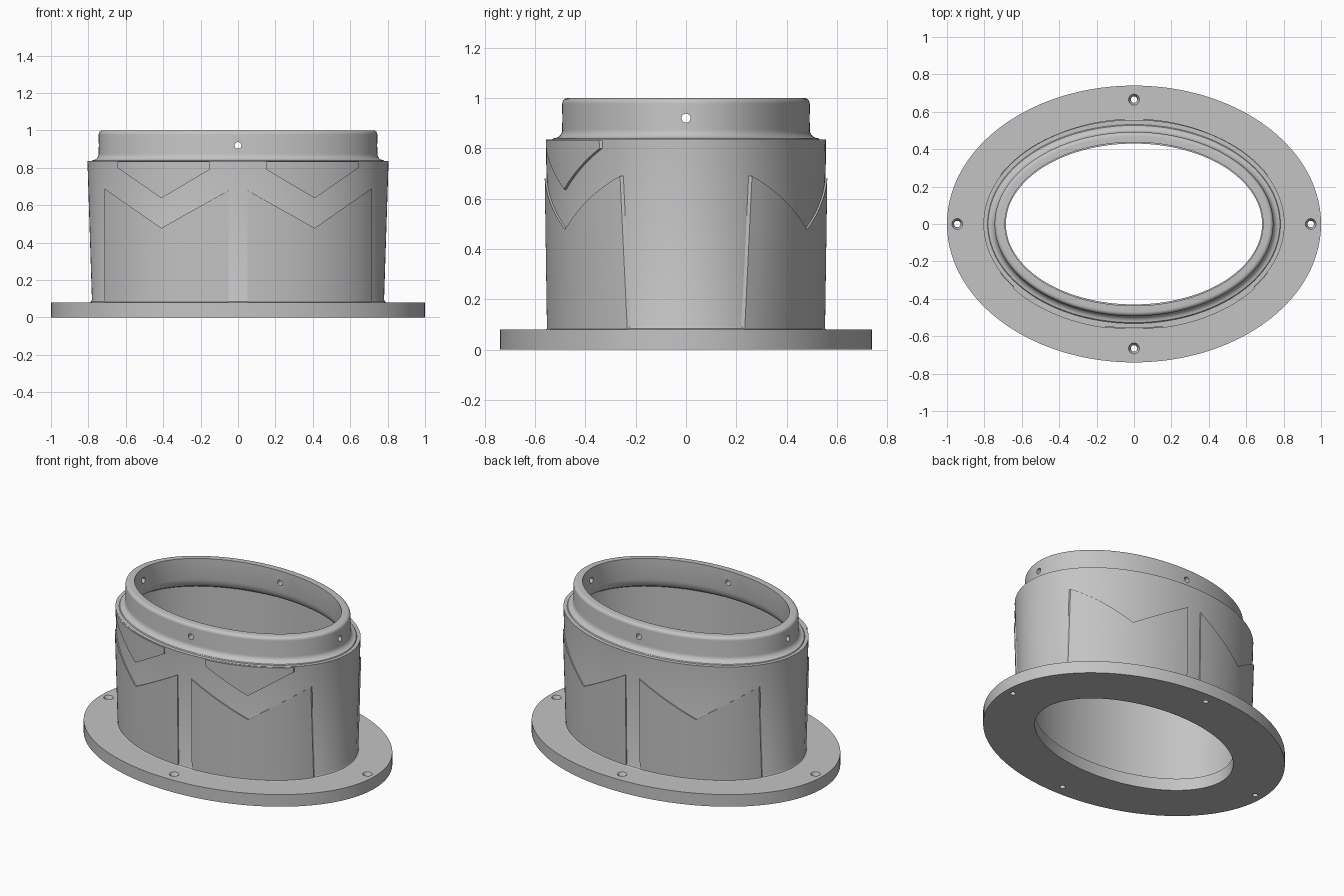
import bpy, bmesh, math
from mathutils import Matrix, Vector

if "Cube" in bpy.data.objects:
    bpy.data.objects.remove(bpy.data.objects["Cube"])

grey = bpy.data.materials.new("plain_grey")
grey.diffuse_color = (0.55, 0.55, 0.55, 1)
grey.use_nodes = True
grey.node_tree.nodes["Principled BSDF"].inputs["Base Color"].default_value = grey.diffuse_color
SEG = 144


def make_object(name, bm):
    bmesh.ops.recalc_face_normals(bm, faces=bm.faces)
    mesh = bpy.data.meshes.new(name)
    bm.to_mesh(mesh)
    bm.free()
    mesh.materials.append(grey)
    ob = bpy.data.objects.new(name, mesh)
    bpy.context.collection.objects.link(ob)
    return ob


def activate(ob):
    bpy.ops.object.select_all(action='DESELECT')
    ob.select_set(True)
    bpy.context.view_layer.objects.active = ob


def smooth(ob):
    activate(ob)
    bpy.ops.object.shade_smooth_by_angle(angle=math.radians(32))


def elliptic_ring(name, profile):
    """Sweep a closed profile of (x radius, y radius, z) around an ellipse."""
    bm = bmesh.new()
    rings = []
    for a, b, z in profile:
        rings.append([bm.verts.new((a * math.cos(t), b * math.sin(t), z))
                      for t in (2 * math.pi * i / SEG for i in range(SEG))])
    for k, r in enumerate(rings):
        s = rings[(k + 1) % len(rings)]
        for i in range(SEG):
            j = (i + 1) % SEG
            bm.faces.new((r[i], r[j], s[j], s[i]))
    return make_object(name, bm)


def cut(ob, bm):
    cutter = make_object("hole_cutter", bm)
    cutter.hide_render = True
    mod = ob.modifiers.new("holes", 'BOOLEAN')
    mod.operation, mod.solver, mod.object = 'DIFFERENCE', 'EXACT', cutter
    activate(ob)
    bpy.ops.object.modifier_apply(modifier=mod.name)
    bpy.data.objects.remove(cutter)


def cone(bm, r1, r2, depth, matrix):
    bmesh.ops.create_cone(bm, cap_ends=True, segments=24, radius1=r1, radius2=r2,
                          depth=depth, matrix=matrix)


# Flange with four countersunk screw holes
flange = elliptic_ring("base_flange", [(1, .74, 0), (1, .74, .08),
                                       (.685, .43, .08), (.685, .43, 0)])
spots = [(.945, 0), (-.945, 0), (0, .665), (0, -.665)]
for r1, r2, depth, z in [(.017, .017, .3, .04), (.012, .035, .04, .07)]:
    bm = bmesh.new()
    for x, y in spots:
        cone(bm, r1, r2, depth, Matrix.Translation((x, y, z)))
    cut(flange, bm)
smooth(flange)

# Tapered body wall with a stepped, rounded neck
profile = [(.795, .56, .07), (.795, .56, .08), (.786, .551, .084), (.781, .546, .095),
           (.805, .557, .835), (.783, .532, .835)]
for i in range(7):      # hollow fillet up to the neck
    t = math.pi / 2 * i / 6
    profile.append((.780 - .035 * math.sin(t), .527 - .035 * math.sin(t),
                    .875 - .035 * math.cos(t)))
for i in range(7):      # rounded rim
    t = math.pi / 2 * i / 6
    d = .022 * (1 - math.cos(t))
    profile.append((.745 - d, .492 - d, .978 + .022 * math.sin(t)))
profile += [(.69, .437, 1), (.69, .437, .86), (.697, .444, .83), (.711, .458, .81),
            (.735, .485, .795), (.722, .482, .07)]
body = elliptic_ring("body_wall", profile)
bm = bmesh.new()
for x, y in [(.717, 0), (-.717, 0), (0, .465), (0, -.465)]:
    turn = Vector((x, y, 0)).to_track_quat('Z', 'Y').to_matrix().to_4x4()
    cone(bm, .018, .018, .2, Matrix.Translation((x, y, .92)) @ turn)
cut(body, bm)
smooth(body)


# Raised plates that follow the curve of the tapered wall
def wall_point(x, z, off, sx, sy):
    f = (z - .095) / .74
    a, b = .781 + .024 * f + off, .546 + .011 * f + off
    return (sx * x, sy * b * math.sqrt(max(0, 1 - (x / a) ** 2)), z)


def plate(name, x0, xm, x1, bottom, top, thick, sx, sy):
    """bottom and top give the z at x0, xm and x1; straight in between."""
    n = 14
    cols = []
    bm = bmesh.new()
    for i in range(2 * n + 1):
        h, t = (0, i / n) if i <= n else (1, i / n - 1)
        xs = (x0, xm, x1)
        x = xs[h] + (xs[h + 1] - xs[h]) * t
        zb = bottom[h] + (bottom[h + 1] - bottom[h]) * t
        zt = top[h] + (top[h + 1] - top[h]) * t
        cols.append([bm.verts.new(wall_point(x, z, o, sx, sy)) for z, o in
                     ((zb, thick), (zt, thick), (zt, -.015), (zb, -.015))])
    for c, d in zip(cols, cols[1:]):
        for k in range(4):
            m = (k + 1) % 4
            bm.faces.new((c[k], c[m], d[m], d[k]))
    bm.faces.new(cols[0])
    bm.faces.new(cols[-1])
    smooth(make_object(name, bm))


for sx, side in ((-1, "left"), (1, "right")):
    for sy, end in ((-1, "front"), (1, "back")):
        plate(f"{end}_{side}_notched_panel", .05, .41, .715, (.078,) * 3,
              (.68, .478, .69), .008, sx, sy)
    # Chevron tabs under the lip, on the front only
    plate(f"front_{side}_chevron_tab", .152, .41, .645, (.79, .637, .8),
          (.833,) * 3, .009, sx, -1)
